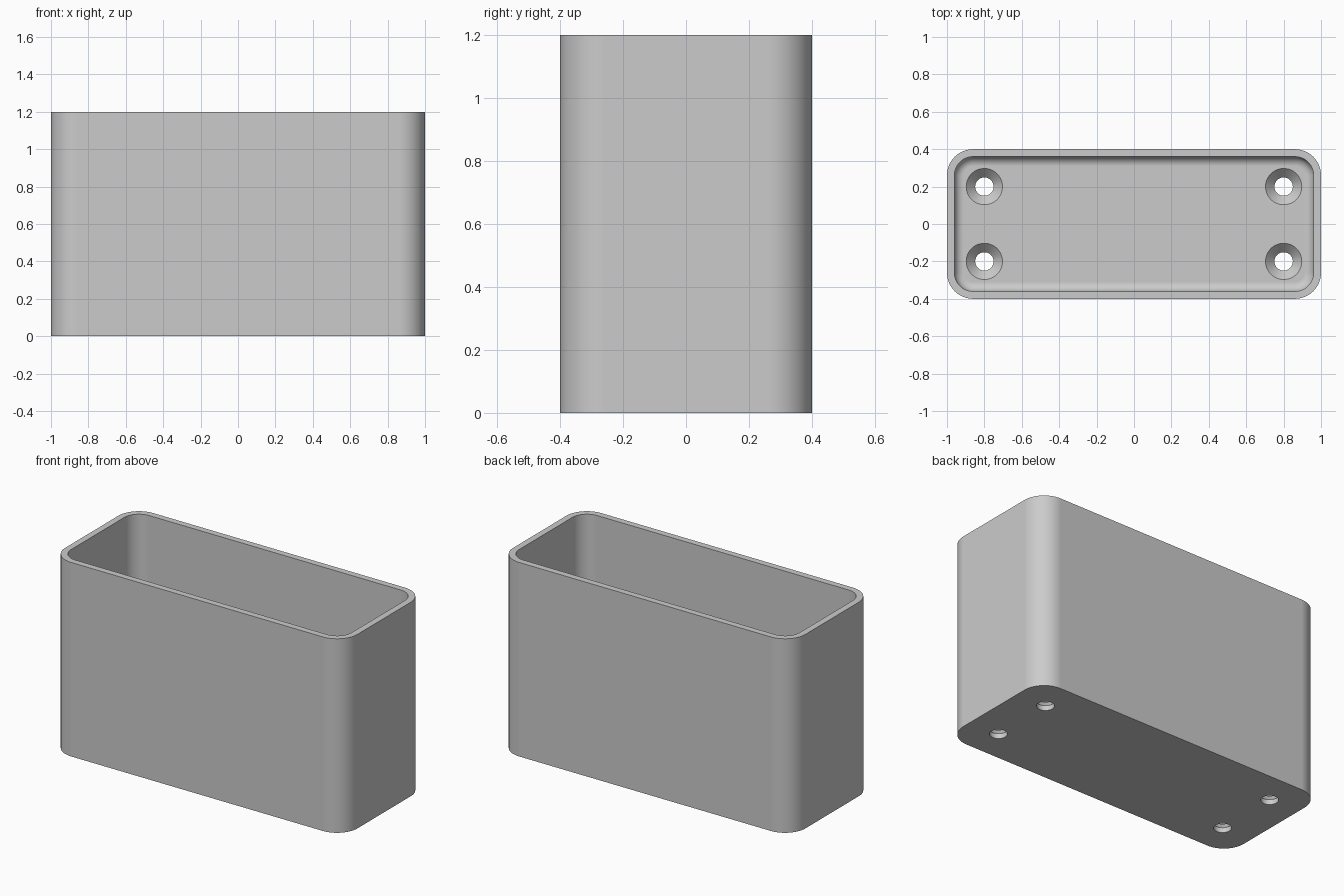
import bpy, bmesh, math

cube = bpy.data.objects.get("Cube")
if cube:
    bpy.data.objects.remove(cube, do_unlink=True)

HALF_X, HALF_Y, HEIGHT = 1.0, 0.4, 1.2
CORNER, WALL, FILLET = 0.14, 0.04, 0.05
FLOOR = 0.08
HOLE, SINK, SINK_DEPTH = 0.049, 0.097, 0.05

grey = bpy.data.materials.new("plain_grey")
grey.use_nodes = True
colour = (0.6, 0.6, 0.6, 1.0)
grey.diffuse_color = colour
grey.node_tree.nodes["Principled BSDF"].inputs["Base Color"].default_value = colour


def rounded_ring(bm, inset, z, steps=16):
    """Rounded rectangle, inset evenly from the outer wall."""
    r = CORNER - inset
    ring = []
    for i, (sx, sy) in enumerate([(1, 1), (-1, 1), (-1, -1), (1, -1)]):
        for k in range(steps + 1):
            a = math.pi / 2 * (i + k / steps)
            ring.append(bm.verts.new((sx * (HALF_X - CORNER) + r * math.cos(a),
                                      sy * (HALF_Y - CORNER) + r * math.sin(a), z)))
    return ring


def circle_ring(bm, x, y, r, z, steps=48):
    return [bm.verts.new((x + r * math.cos(2 * math.pi * k / steps),
                          y + r * math.sin(2 * math.pi * k / steps), z))
            for k in range(steps)]


def loft(bm, rings):
    """Skin consecutive rings and close both ends."""
    for a, b in zip(rings, rings[1:]):
        n = len(a)
        for k in range(n):
            j = (k + 1) % n
            bm.faces.new((a[k], a[j], b[j], b[k]))
    bm.faces.new(rings[0][::-1])
    bm.faces.new(rings[-1])


def finish(bm, name):
    bmesh.ops.recalc_face_normals(bm, faces=bm.faces)
    mesh = bpy.data.meshes.new(name)
    bm.to_mesh(mesh)
    bm.free()
    mesh.materials.append(grey)
    obj = bpy.data.objects.new(name, mesh)
    bpy.context.collection.objects.link(obj)
    return obj


# Box: outer wall, flat rim, inner wall, rounded foot of the wall, floor
bm = bmesh.new()
rings = [rounded_ring(bm, 0, 0), rounded_ring(bm, 0, HEIGHT), rounded_ring(bm, WALL, HEIGHT)]
for k in range(9):
    a = math.pi / 2 * k / 8
    rings.append(rounded_ring(bm, WALL + FILLET * (1 - math.cos(a)),
                              FLOOR + FILLET * (1 - math.sin(a))))
loft(bm, rings)
box = finish(bm, "open_box")

# Four countersunk screw holes
bm = bmesh.new()
for x in (-0.8, 0.8):
    for y in (-0.2, 0.2):
        profile = [(HOLE, -0.1), (HOLE, FLOOR - SINK_DEPTH), (SINK, FLOOR), (SINK, FLOOR + 0.1)]
        loft(bm, [circle_ring(bm, x, y, r, z) for r, z in profile])
cutter = finish(bm, "screw_hole_cutter")
cutter.hide_render = True

cut = box.modifiers.new("screw_holes", "BOOLEAN")
cut.operation = "DIFFERENCE"
cut.solver = "EXACT"
cut.object = cutter

bpy.ops.object.select_all(action="DESELECT")
box.select_set(True)
bpy.context.view_layer.objects.active = box
bpy.ops.object.modifier_apply(modifier=cut.name)
bpy.data.objects.remove(cutter, do_unlink=True)

# Smooth curved walls with crisp rims
bpy.ops.object.shade_smooth_by_angle(angle=math.radians(25))
weighted = box.modifiers.new("even_shading", "WEIGHTED_NORMAL")
weighted.keep_sharp = True
